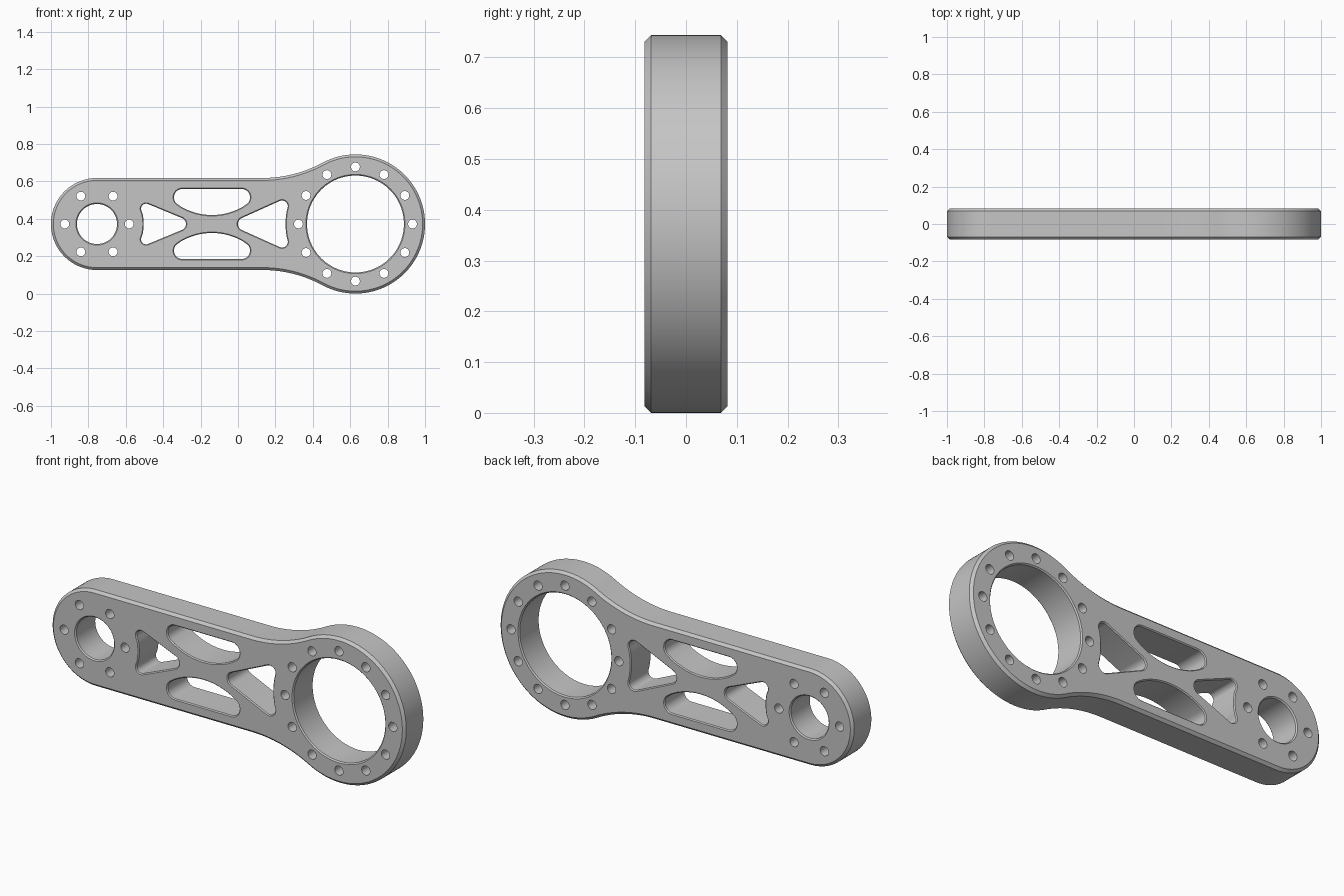
import bpy, bmesh, math
from mathutils import Vector

cube = bpy.data.objects.get("Cube")
if cube:
    bpy.data.objects.remove(cube)

HALF = 0.082           # half thickness of the plate
R_BIG, R_SMALL = 0.372, 0.246
BIG = Vector((0.628, 0))
SMALL = Vector((-0.754, 0))


def arc(centre, radius, start, end, steps):
    """Points along an arc, angles in degrees."""
    angles = [math.radians(start + (end - start) * i / steps) for i in range(steps + 1)]
    return [Vector(centre) + radius * Vector((math.cos(a), math.sin(a))) for a in angles]


def circle(centre, radius, steps):
    return arc(centre, radius, 0, 360, steps)[:-1]


def flip(points):
    """Mirror across the long axis, keeping the loop running onwards."""
    return [Vector((p.x, -p.y)) for p in reversed(points)]


def rounded(corners, steps=8):
    """Closed loop from (point, radius) pairs, with each corner filleted."""
    loop = []
    for i, (p, r) in enumerate(corners):
        if r == 0:
            loop.append(p)
            continue
        a = (corners[i - 1][0] - p).normalized()
        b = (corners[(i + 1) % len(corners)][0] - p).normalized()
        half = math.acos(a.dot(b)) / 2
        centre = p + (a + b).normalized() * r / math.sin(half)
        u = p + a * r / math.tan(half) - centre
        v = p + b * r / math.tan(half) - centre
        start = math.atan2(u.y, u.x)
        turn = math.atan2(u.x * v.y - u.y * v.x, u.dot(v))
        loop += arc(centre, r, math.degrees(start), math.degrees(start + turn), steps)
    return loop


def inset(loop, amount):
    """Shift a loop to its left, into the material."""
    result = []
    for i, p in enumerate(loop):
        d1 = (p - loop[i - 1]).normalized()
        d2 = (loop[(i + 1) % len(loop)] - p).normalized()
        n = Vector((-d1.y - d2.y, d1.x + d2.x)).normalized()
        result.append(p + n * amount)
    return result


def area(loop):
    return sum(loop[i - 1].x * p.y - p.x * loop[i - 1].y for i, p in enumerate(loop))


# Outer outline: two round ends joined by a straight arm and a concave fillet
fillet_x = 0.13
dx = BIG.x - fillet_x
fillet_r = (dx ** 2 + R_SMALL ** 2 - R_BIG ** 2) / (2 * (R_BIG - R_SMALL))
fillet_c = Vector((fillet_x, R_SMALL + fillet_r))
tangent = math.degrees(math.atan2(fillet_c.y, fillet_c.x - BIG.x))
top = arc(SMALL, R_SMALL, 180, 90, 32)
top += arc(fillet_c, fillet_r, -90, tangent - 180, 20)
top += arc(BIG, R_BIG, tangent, 0, 44)[1:]
outline = top + flip(top)[1:-1]

# Bowed slots above and below the middle
slot_c, slot_r, slot_w = Vector((-0.139, 0.376)), 0.328, 0.203
side_z = slot_c.y - math.sqrt(slot_r ** 2 - slot_w ** 2)
slot = [(Vector((slot_c.x + slot_w, 0.187)), 0.043),
        (Vector((slot_c.x - slot_w, 0.187)), 0.043),
        (Vector((slot_c.x - slot_w, side_z)), 0.043)]
slot += [(p, 0) for p in arc(slot_c, slot_r, -120, -60, 20)]
slot += [(Vector((slot_c.x + slot_w, side_z)), 0.043)]
upper_slot = rounded(slot)
lower_slot = flip(upper_slot)


def triangle(tip, tip_r, corner, corner_r, centre, radius, start, end):
    """Triangular pocket whose wide side follows a round end."""
    pts = [(Vector(tip), tip_r), (Vector(corner), corner_r)]
    pts += [(p, 0) for p in arc(centre, radius, start, end, 10)]
    pts += [(Vector((corner[0], -corner[1])), corner_r)]
    return rounded(pts)


left_pocket = triangle((-0.223, 0), 0.034, (-0.54, 0.131), 0.027, SMALL, 0.25, 13, -13)
right_pocket = triangle((-0.051, 0), 0.035, (0.285, 0.151), 0.031, BIG, 0.374, 169, 191)

# Every loop with its chamfer size
loops = [(outline, 0.013)]
loops += [(h, 0.005) for h in (upper_slot, lower_slot, left_pocket, right_pocket)]
loops += [(circle(BIG, 0.259, 96), 0.006), (circle(SMALL, 0.107, 64), 0.006)]
for centre, ring, count in ((BIG, 0.305, 12), (SMALL, 0.172, 6)):
    loops += [(circle(c, 0.0235, 24), 0) for c in circle(centre, ring, count)]

# Walls and chamfers for each loop, then the two flat faces
bm = bmesh.new()
cap_edges = {-1: [], 1: []}
for index, (loop, chamfer) in enumerate(loops):
    if (area(loop) > 0) != (index == 0):
        loop = loop[::-1]
    rings = [(-HALF, chamfer), (HALF, chamfer)]
    if chamfer:
        rings[1:1] = [(-HALF + chamfer, 0), (HALF - chamfer, 0)]
    verts = [[bm.verts.new((p.x, y, p.y + R_BIG)) for p in inset(loop, c)] for y, c in rings]
    for low, high in zip(verts, verts[1:]):
        for i in range(len(low)):
            bm.faces.new((low[i - 1], low[i], high[i], high[i - 1]))
    for side, ring in ((-1, verts[0]), (1, verts[-1])):
        cap_edges[side] += [bm.edges.get((ring[i - 1], ring[i])) for i in range(len(ring))]
for side, edges in cap_edges.items():
    bmesh.ops.triangle_fill(bm, use_beauty=True, edges=edges, normal=(0, side, 0))
bmesh.ops.recalc_face_normals(bm, faces=bm.faces)

mesh = bpy.data.meshes.new("link_arm")
bm.to_mesh(mesh)
bm.free()
arm = bpy.data.objects.new("link_arm", mesh)
bpy.context.collection.objects.link(arm)

# Plain grey metal
grey = bpy.data.materials.new("grey_metal")
grey.use_nodes = True
colour = (0.56, 0.56, 0.56, 1)
grey.diffuse_color = colour
grey.node_tree.nodes["Principled BSDF"].inputs["Base Color"].default_value = colour
mesh.materials.append(grey)

bpy.context.view_layer.objects.active = arm
arm.select_set(True)
bpy.ops.object.shade_smooth_by_angle(angle=math.radians(30))
